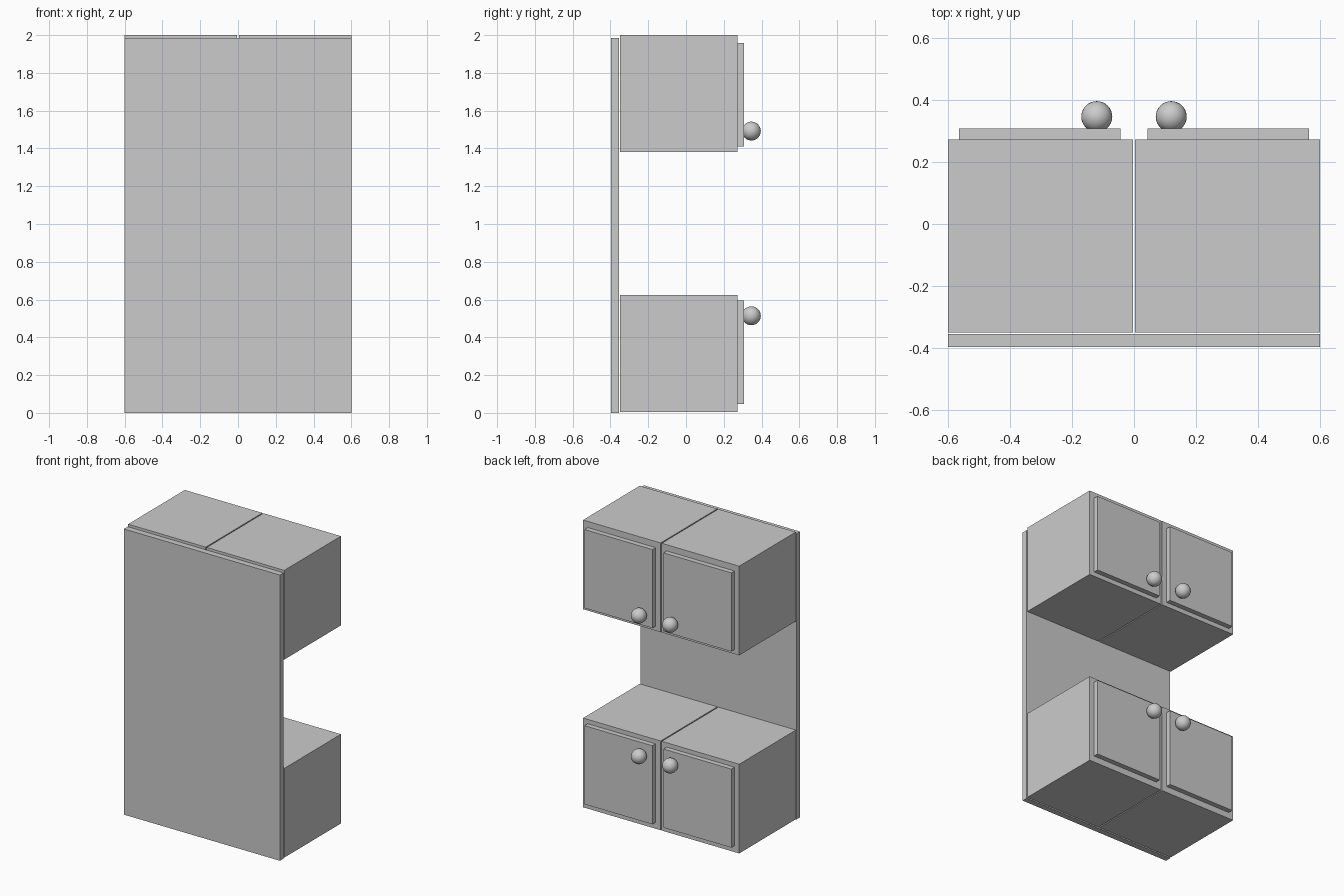
import bpy

if "Cube" in bpy.data.objects:
    bpy.data.objects.remove(bpy.data.objects["Cube"])


def box(name, x, y, z):
    """Box from (min, max) ranges on each axis."""
    bpy.ops.mesh.primitive_cube_add(size=1)
    ob = bpy.context.object
    ob.name = name
    ob.location = [(a + b) / 2 for a, b in (x, y, z)]
    ob.scale = [b - a for a, b in (x, y, z)]
    bpy.ops.object.transform_apply(location=False, rotation=False, scale=True)
    return ob


def knob(name, loc):
    bpy.ops.mesh.primitive_uv_sphere_add(segments=32, ring_count=16, radius=0.05, location=loc)
    ob = bpy.context.object
    ob.name = name
    bpy.ops.object.shade_smooth_by_angle()


def mirrored(lo, hi, side):
    return tuple(sorted((lo * side, hi * side)))


# Tall panel behind both rows of cabinets
box("back_panel", (-0.6, 0.6), (-0.396, -0.355), (0, 1.985))

# Rows: name, cabinet z range, door z range, knob height
rows = [
    ("lower", (0.004, 0.624), (0.048, 0.594), 0.514),
    ("upper", (1.38, 2.0), (1.411, 1.957), 1.492),
]
for row, cabinet_z, door_z, knob_z in rows:
    for side, label in ((-1, "left"), (1, "right")):
        box(f"{row}_cabinet_{label}", mirrored(0.004, 0.6, side), (-0.349, 0.273), cabinet_z)
        box(f"{row}_door_{label}", mirrored(0.043, 0.564, side), (0.273, 0.308), door_z)
        knob(f"{row}_knob_{label}", (0.12 * side, 0.346, knob_z))
